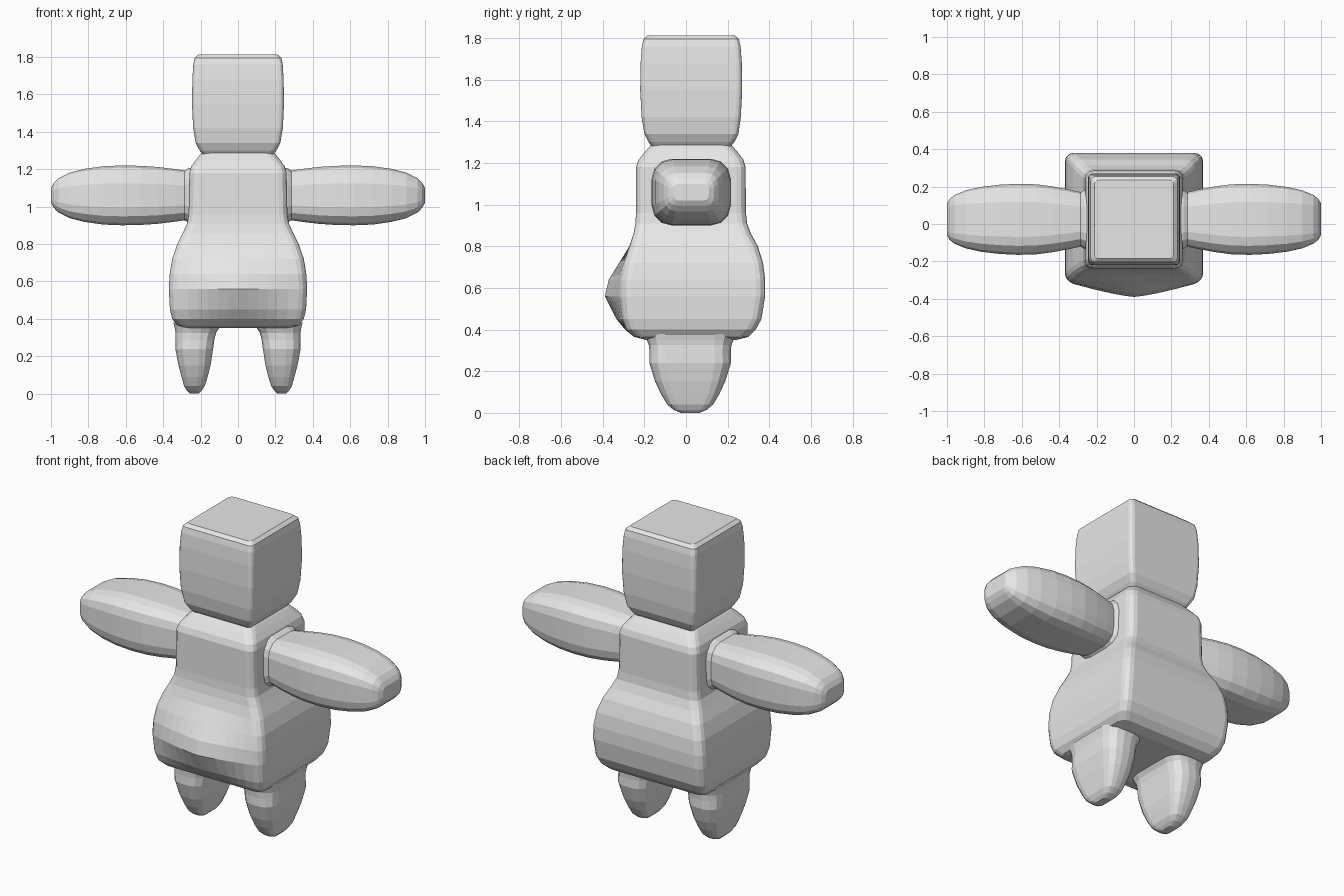
import bpy, bmesh, math

if "Cube" in bpy.data.objects:
    bpy.data.objects.remove(bpy.data.objects["Cube"])

grey = bpy.data.materials.new("light grey")
grey.diffuse_color = (0.8, 0.8, 0.8, 1)
grey.use_nodes = True
grey.node_tree.nodes["Principled BSDF"].inputs["Base Color"].default_value = grey.diffuse_color


def ring(u0, u1, v0, v1, r, edge=8, arc=3):
    """Rounded rectangle with subdivided straight edges."""
    r = min(r, (u1 - u0) / 2.05, (v1 - v0) / 2.05)
    corners = [(u1 - r, v1 - r, 0), (u0 + r, v1 - r, 90),
               (u0 + r, v0 + r, 180), (u1 - r, v0 + r, 270)]
    pts = []
    for i, (cu, cv, a0) in enumerate(corners):
        for k in range(arc + 1):
            a = math.radians(a0 + 90 * k / arc)
            pts.append((cu + r * math.cos(a), cv + r * math.sin(a)))
        nu, nv, na = corners[(i + 1) % 4]
        a = math.radians(na)
        end = (nu + r * math.cos(a), nv + r * math.sin(a))
        start = pts[-1]
        for k in range(1, edge):
            f = k / edge
            pts.append((start[0] + (end[0] - start[0]) * f,
                        start[1] + (end[1] - start[1]) * f))
    return pts


def loft(name, sections, place, edge=8):
    """Skin through sections (t, u0, u1, v0, v1, radius)."""
    bm = bmesh.new()
    rows = [[bm.verts.new(place(s[0], u, v)) for u, v in ring(*s[1:], edge=edge)]
            for s in sections]
    n = len(rows[0])
    for a, b in zip(rows, rows[1:]):
        for i in range(n):
            j = (i + 1) % n
            bm.faces.new((a[i], a[j], b[j], b[i]))
    bm.faces.new(rows[0])
    bm.faces.new(rows[-1])
    bmesh.ops.recalc_face_normals(bm, faces=bm.faces)
    me = bpy.data.meshes.new(name)
    bm.to_mesh(me)
    bm.free()
    me.materials.append(grey)
    ob = bpy.data.objects.new(name, me)
    bpy.context.collection.objects.link(ob)
    return ob


# Torso: (height, half width, front y, back y)
torso = [(.35, .27, -.19, .24), (.365, .325, -.25, .30), (.40, .352, -.285, .335),
         (.45, .364, -.30, .362), (.56, .37, -.31, .38), (.64, .365, -.307, .38),
         (.72, .352, -.293, .37), (.80, .325, -.27, .345), (.86, .295, -.252, .312),
         (.91, .272, -.243, .293), (.96, .264, -.24, .288), (1.18, .26, -.24, .286),
         (1.215, .25, -.228, .276), (1.25, .225, -.20, .25), (1.275, .205, -.178, .228),
         (1.288, .192, -.168, .218)]


def belly(z, x, y):
    """Push the lower front forward into a round belly."""
    span = .27 if z > .56 else .2
    d = min(abs(z - .56) / span, 1)
    if y < -.15:
        side = max(0, 1 - (abs(x) / .36) ** 1.3)
        y -= .08 * (.5 + .5 * math.cos(math.pi * d)) * side
    return x, y, z


loft("torso", [(z, -h, h, f, b, .045) for z, h, f, b in torso], belly, edge=12)

# Head: a softened box that narrows to the neck
head = [(1.28, .19, -.165, .215), (1.30, .205, -.18, .232), (1.34, .226, -.20, .252),
        (1.42, .24, -.213, .263), (1.55, .246, -.22, .27), (1.68, .244, -.218, .268),
        (1.76, .239, -.212, .262), (1.795, .232, -.204, .254), (1.812, .212, -.185, .235)]
loft("head", [(z, -h, h, f, b, .025) for z, h, f, b in head], lambda z, x, y: (x, y, z))

# Arms: (distance out, half depth, half height)
arm = [(.24, .165, .15), (.265, .158, .145), (.285, .145, .133), (.34, .158, .141),
       (.43, .175, .152), (.52, .187, .158), (.62, .19, .16), (.72, .185, .156),
       (.82, .173, .142), (.90, .155, .122), (.96, .13, .092), (.985, .11, .066),
       (1.0, .085, .04)]
# Legs: (height, inner x, outer x, half depth)
leg = [(.38, .08, .345, .22), (.35, .10, .338, .208), (.325, .117, .334, .198),
       (.29, .126, .335, .195), (.24, .133, .335, .196), (.15, .147, .318, .168),
       (.09, .162, .302, .14), (.04, .178, .288, .11), (.015, .195, .273, .08),
       (0, .212, .258, .045)]
for side, word in ((1, "right"), (-1, "left")):
    loft(word + "_arm", [(x, .025 - d, .025 + d, 1.06 - h, 1.06 + h, .6 * h)
                         for x, d, h in arm],
         lambda t, u, v: (side * t, u, v), edge=3)
    loft(word + "_leg", [(z, a, b, .02 - d, .02 + d, .38 * (b - a))
                         for z, a, b, d in leg],
         lambda t, u, v: (side * u, v, t), edge=3)
